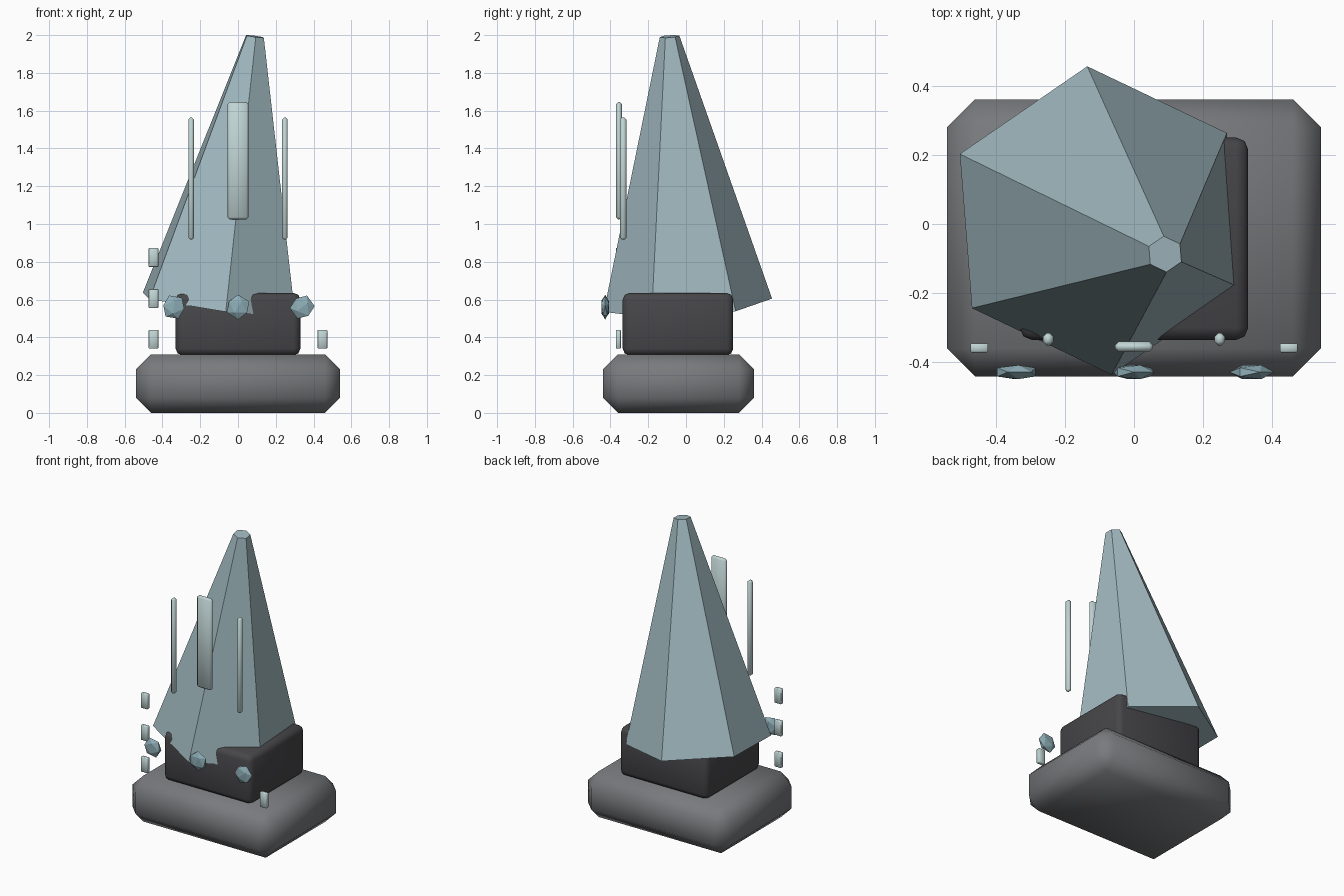
import bpy, bmesh, math
from mathutils import Vector, Matrix

if "Cube" in bpy.data.objects:
    bpy.data.objects.remove(bpy.data.objects["Cube"])


def material(name, rgb):
    m = bpy.data.materials.new(name)
    m.diffuse_color = (*rgb, 1)
    m.use_nodes = True
    m.node_tree.nodes["Principled BSDF"].inputs["Base Color"].default_value = m.diffuse_color
    return m


GREY = material("stone grey", (0.19, 0.195, 0.205))
DARK = material("dark charcoal", (0.062, 0.060, 0.066))
BLUE = material("pale slate blue", (0.36, 0.49, 0.53))
GEM = material("crystal blue", (0.27, 0.42, 0.47))
ICE = material("light ice", (0.53, 0.66, 0.66))


def finish(name, bm, mat):
    bmesh.ops.recalc_face_normals(bm, faces=bm.faces)
    me = bpy.data.meshes.new(name)
    bm.to_mesh(me)
    bm.free()
    me.materials.append(mat)
    ob = bpy.data.objects.new(name, me)
    bpy.context.collection.objects.link(ob)
    return ob


def block(name, centre, size, bevel, mat, segments=1):
    """Bevelled, smooth-shaded box."""
    bm = bmesh.new()
    bmesh.ops.create_cube(bm, size=1)
    bmesh.ops.scale(bm, vec=size, verts=bm.verts)
    bmesh.ops.translate(bm, vec=centre, verts=bm.verts)
    bmesh.ops.bevel(bm, geom=bm.edges[:], offset=bevel, segments=segments,
                    profile=0.5, affect='EDGES')
    ob = finish(name, bm, mat)
    bpy.ops.object.select_all(action='DESELECT')
    ob.select_set(True)
    bpy.context.view_layer.objects.active = ob
    bpy.ops.object.shade_smooth_by_angle(angle=math.radians(60))
    return ob


# Stacked foundation
block("base_slab", (0, -0.04, 0.155), (1.08, 0.80, 0.31), 0.08, GREY)
block("plinth", (0, -0.0425, 0.47), (0.66, 0.585, 0.33), 0.035, DARK, 2)

# Leaning six-sided spire with a blunt tip
low, high = Vector((-0.10, 0.01, 0.57)), Vector((0.09, -0.087, 1.993))
axis = (high - low).normalized()
bm = bmesh.new()
rings = []
for centre, radius in ((low, 0.447), (high, 0.052)):
    ring = []
    for i in range(6):
        a = math.radians(94.5 + 60 * i)
        x, y = radius * math.cos(a), radius * math.sin(a)
        z = -(axis.x * x + axis.y * y) / axis.z   # ring is square to the axis
        ring.append(bm.verts.new(centre + Vector((x, y, z))))
    rings.append(ring)
for ring in rings:
    bm.faces.new(ring)
for i in range(6):
    j = (i + 1) % 6
    bm.faces.new((rings[0][i], rings[0][j], rings[1][j], rings[1][i]))
finish("spire", bm, BLUE)

# Tall upright slivers in front
block("centre_panel", (0, -0.355, 1.335), (0.11, 0.03, 0.62), 0.011, ICE)
for side, s in (("left", -1), ("right", 1)):
    block(side + "_rod", (0.248 * s, -0.333, 1.24), (0.03, 0.035, 0.645), 0.01, ICE)

# Small window plates: a column of three on the left, one on the right
for i, (x, z) in enumerate(((-0.447, 0.39), (-0.447, 0.605), (-0.447, 0.823), (0.447, 0.39))):
    block(f"window_{i + 1}", (x, -0.358, z), (0.051, 0.026, 0.1), 0.003, ICE)

# Flattened crystals along the front
for i, name in ((-1, "left_crystal"), (0, "centre_crystal"), (1, "right_crystal")):
    bm = bmesh.new()
    bmesh.ops.create_icosphere(bm, subdivisions=1, radius=0.066)
    turn = Matrix.Rotation(math.radians(22 * i), 4, 'Y')
    bm.transform(Matrix.Translation((0.34 * i, -0.428, 0.56))
                 @ Matrix.Diagonal((1, 0.36, 1, 1)) @ turn)
    finish(name, bm, GEM)
